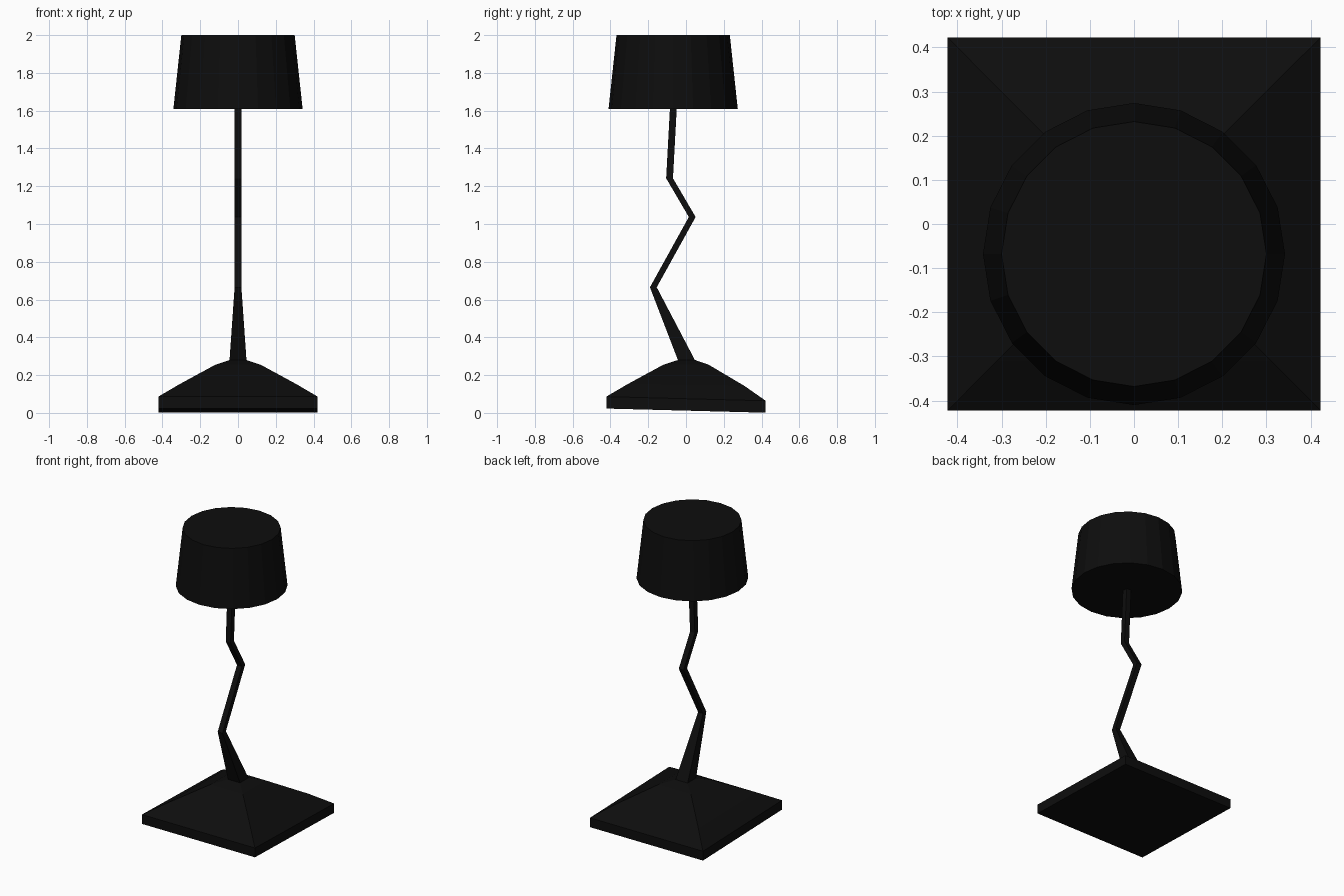
import bpy, bmesh
from math import cos, sin, tau

cube = bpy.data.objects.get("Cube")
if cube:
    bpy.data.objects.remove(cube, do_unlink=True)

black = bpy.data.materials.new("matte black")
black.use_nodes = True
colour = (0.004, 0.004, 0.004, 1)
black.diffuse_color = colour
black.node_tree.nodes["Principled BSDF"].inputs["Base Color"].default_value = colour


def ring(sides, radius, y, z, tilt=0.0):
    """Corners of a regular ring; four sides give an axis-aligned square."""
    if sides == 4:
        flat = [(a * radius, b * radius) for a, b in ((1, 1), (-1, 1), (-1, -1), (1, -1))]
    else:
        flat = [(radius * cos(tau * i / sides), radius * sin(tau * i / sides))
                for i in range(sides)]
    return [(px, py + y, z - tilt * py) for px, py in flat]


def loft(name, rings):
    """Bridge consecutive rings with quads and cap both ends."""
    bm = bmesh.new()
    loops = [[bm.verts.new(p) for p in r] for r in rings]
    n = len(loops[0])
    for low, high in zip(loops, loops[1:]):
        for i in range(n):
            j = (i + 1) % n
            bm.faces.new((low[i], low[j], high[j], high[i]))
    bm.faces.new(loops[0][::-1])
    bm.faces.new(loops[-1])
    bmesh.ops.recalc_face_normals(bm, faces=bm.faces)
    mesh = bpy.data.meshes.new(name)
    bm.to_mesh(mesh)
    bm.free()
    mesh.materials.append(black)
    obj = bpy.data.objects.new(name, mesh)
    bpy.context.collection.objects.link(obj)
    return obj


# Square foot, slightly tilted, rising in a shallow pyramid: half width, y, z, tilt
foot = [(0.422, 0, 0.012, 0.026), (0.422, 0, 0.075, 0.026),
        (0.31, 0, 0.147, 0.015), (0.12, 0, 0.255, 0), (0.045, 0.003, 0.28, 0)]
loft("base", [ring(4, r, y, z, t) for r, y, z, t in foot])

# Zigzag square stem: half width, y, z
bends = [(0.045, 0.003, 0.278), (0.018, -0.173, 0.665), (0.018, 0.033, 1.037),
         (0.018, -0.087, 1.242), (0.018, -0.067, 1.612)]
loft("stem", [ring(4, r, y, z) for r, y, z in bends])

# Tapered twenty-sided shade, closed at top and bottom
loft("lampshade", [ring(20, 0.342, -0.068, 1.61), ring(20, 0.3, -0.068, 2.0)])
